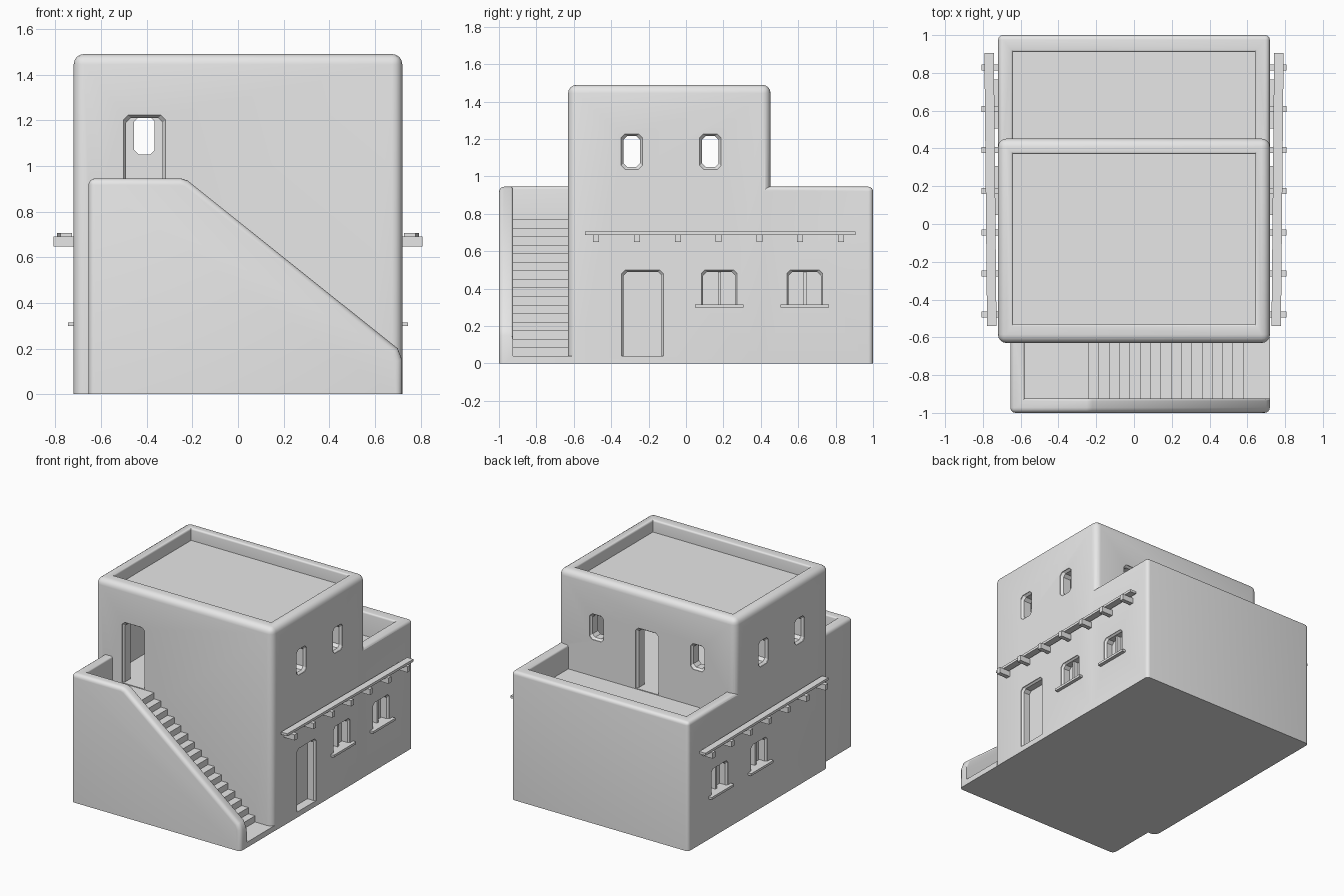
import bpy, bmesh, math

if "Cube" in bpy.data.objects:
    bpy.data.objects.remove(bpy.data.objects["Cube"])

plaster = bpy.data.materials.new("grey_plaster")
plaster.use_nodes = True
plaster.diffuse_color = (0.8, 0.8, 0.8, 1)
plaster.node_tree.nodes["Principled BSDF"].inputs["Base Color"].default_value = (0.8, 0.8, 0.8, 1)


def loft(name, rings):
    """Closed solid through rings of equal point count."""
    bm = bmesh.new()
    loops = [[bm.verts.new(p) for p in ring] for ring in rings]
    n = len(loops[0])
    for a, b in zip(loops, loops[1:]):
        for i in range(n):
            bm.faces.new((a[i], a[(i + 1) % n], b[(i + 1) % n], b[i]))
    bm.faces.new(loops[0])
    bm.faces.new(loops[-1])
    bmesh.ops.recalc_face_normals(bm, faces=bm.faces)
    mesh = bpy.data.meshes.new(name)
    bm.to_mesh(mesh)
    bm.free()
    mesh.materials.append(plaster)
    obj = bpy.data.objects.new(name, mesh)
    bpy.context.collection.objects.link(obj)
    return obj


def box(name, x, y, z):
    return loft(name, [[(x[0], y[0], h), (x[1], y[0], h), (x[1], y[1], h), (x[0], y[1], h)] for h in z])


def extrude_y(name, profile, y):
    return loft(name, [[(px, d, pz) for px, pz in profile] for d in y])


def combine(obj, other, operation):
    """Apply a boolean and discard the other solid."""
    mod = obj.modifiers.new("combine", "BOOLEAN")
    mod.operation, mod.solver, mod.object = operation, "EXACT", other
    graph = bpy.context.evaluated_depsgraph_get()
    mesh = bpy.data.meshes.new_from_object(obj.evaluated_get(graph))
    obj.modifiers.clear()
    obj.data = mesh
    bpy.data.objects.remove(other)


def round_edges(obj, width, rule):
    """Round the sharp edges whose two end points satisfy the rule."""
    bm = bmesh.new()
    bm.from_mesh(obj.data)
    bmesh.ops.remove_doubles(bm, verts=bm.verts, dist=0.0002)
    edges = [e for e in bm.edges if len(e.link_faces) == 2
             and e.calc_face_angle(0) > math.radians(20)
             and rule(e.verts[0].co, e.verts[1].co)]
    bmesh.ops.bevel(bm, geom=edges, offset=width, segments=4, profile=0.5,
                    affect="EDGES", clamp_overlap=True)
    bm.to_mesh(obj.data)
    bm.free()


def opening(axis, centre, half, low, high, stations, window):
    """Cutter with a flared mouth; stations are (position, growth)."""
    rings = []
    for pos, grow in stations:
        h, c = half + grow, 0.02
        top, bottom = high + grow, low - (grow if window else 0)
        ring = [(-h, top - c), (-h + c, top), (h - c, top), (h, top - c)]
        if window:
            ring += [(h, bottom + c), (h - c, bottom), (-h + c, bottom), (-h, bottom + c)]
        else:
            ring += [(h, bottom), (-h, bottom)]
        rings.append([(pos, centre + u, z) if axis == "x" else (centre + u, pos, z) for u, z in ring])
    return loft("cutter", rings)


def near(a, b):
    return abs(a - b) < 0.003


# Tall front block with its sunken roof
WALL, ROOF, TERRACE, FLOOR = 0.72, 1.49, 0.945, 0.77
house = box("house", (-WALL, WALL), (-0.63, 0.452), (0, ROOF))
round_edges(house, 0.045, lambda a, b: max(a.z, b.z) > 0.1)
combine(house, box("cutter", (-0.64, 0.64), (-0.53, 0.37), (1.40, 1.6)), "DIFFERENCE")
round_edges(house, 0.014, lambda a, b: near(a.z, ROOF) and near(b.z, ROOF)
            and max(abs(a.x), abs(b.x)) < 0.645)

# Lower rear block with a terrace
rear = box("rear", (-0.719, 0.719), (0.40, 1.0), (0, TERRACE))
combine(rear, box("cutter", (-0.64, 0.64), (0.2, 0.91), (FLOOR, 1.2)), "DIFFERENCE")


def terrace_rim(a, b):
    return near(a.z, TERRACE) and near(b.z, TERRACE) and max(abs(a.x), abs(b.x)) < 0.645 \
        and max(a.y, b.y) < 0.92


round_edges(rear, 0.014, lambda a, b: terrace_rim(a, b) and max(a.y, b.y) > 0.41)
round_edges(rear, 0.025, lambda a, b: max(a.z, b.z) > 0.9 and max(a.y, b.y) > 0.95
            and max(abs(a.x), abs(b.x)) > 0.7 or
            (near(a.z, TERRACE) and near(b.z, TERRACE) and near(abs(a.x), 0.719) and near(a.x, b.x)))
combine(house, rear, "UNION")

# Stair block with a sloping parapet
parapet = [(-0.655, 0), (0.719, 0), (0.719, 0.15), (0.70, 0.20), (-0.22, 0.935), (-0.25, TERRACE), (-0.655, TERRACE)]
stairs = extrude_y("stairs", parapet, (-1.0, -0.60))
steps, x0, x1, base = 16, -0.24, 0.58, 0.04
rise, run = (FLOOR - base) / steps, (x1 - x0) / (steps - 1)
cut = [(0.9, 1.2), (-0.58, 1.2), (-0.58, FLOOR)]
for i in range(steps):
    x = x0 + i * run
    cut += [(x, FLOOR - i * rise), (x, FLOOR - (i + 1) * rise)]
cut.append((0.9, base))
combine(stairs, extrude_y("cutter", cut, (-0.925, -0.5)), "DIFFERENCE")


def on_rim(p):
    line = min(TERRACE, 0.20 + (0.70 - p.x) * 0.8)
    return p.z > line - 0.08 and p.z > 0.12


round_edges(stairs, 0.012, lambda a, b: on_rim(a) and on_rim(b)
            and (near(a.y, -0.925) and near(b.y, -0.925) or near(a.x, -0.58) and near(b.x, -0.58)))
round_edges(stairs, 0.028, lambda a, b: max(a.z, b.z) > 0.1
            and (near(a.y, -1) and near(b.y, -1)
                 or near(a.x, -0.655) and near(b.x, -0.655) and min(a.y, b.y) < -0.9
                 or near(a.x, -0.655) and near(b.x, -0.655) and near(a.z, b.z)))
combine(house, stairs, "UNION")

# Upper room
combine(house, box("cutter", (-0.64, 0.64), (-0.55, 0.37), (0.772, 1.32)), "DIFFERENCE")

# Upper windows, through both side walls and the rear wall
through = [(-0.8, 0.012), (-0.716, 0.012), (-0.70, 0), (0.70, 0), (0.716, 0.012), (0.8, 0.012)]
for y in (-0.29, 0.13):
    combine(house, opening("x", y, 0.045, 1.05, 1.215, through, True), "DIFFERENCE")
back = [(0.6, 0.012), (0.448, 0.012), (0.433, 0), (0.3, 0)]
for x in (-0.41, 0.41):
    combine(house, opening("y", x, 0.045, 1.05, 1.215, back, True), "DIFFERENCE")

# Upper doors to landing and terrace
front = [(-0.75, 0.012), (-0.626, 0.012), (-0.61, 0), (-0.5, 0)]
combine(house, opening("y", -0.41, 0.08, 0.775, 1.21, front, False), "DIFFERENCE")
combine(house, opening("y", 0, 0.08, 0.775, 1.21, back, False), "DIFFERENCE")

# Ground floor door and window recesses
WINDOWS = (0.178, 0.635)
recess = [(0.8, 0.01), (0.716, 0.01), (0.703, 0), (0.655, 0)]
combine(house, opening("x", -0.232, 0.102, 0.04, 0.49, recess, False), "DIFFERENCE")
for side in (1, -1):
    mouth = [(side * p, g) for p, g in recess]
    for y in WINDOWS:
        combine(house, opening("x", y, 0.086, 0.31, 0.49, mouth, False), "DIFFERENCE")

bpy.ops.object.select_all(action="DESELECT")
house.select_set(True)
bpy.context.view_layer.objects.active = house
bpy.ops.object.shade_smooth_by_angle(angle=math.radians(32))


def mirrored(obj):
    mod = obj.modifiers.new("other_side", "MIRROR")
    mod.use_axis[0] = True


# Window mullions and sills
for i, y in enumerate(WINDOWS):
    mirrored(box(f"window_mullion_{i + 1}", (0.65, 0.69), (y - 0.008, y + 0.008), (0.305, 0.495)))
    mirrored(box(f"window_sill_{i + 1}", (0.66, 0.745), (y - 0.13, y + 0.13), (0.298, 0.315)))

# Projecting beams carrying a plank
for i in range(7):
    y = -0.48 + i * 0.218
    mirrored(box(f"beam_{i + 1}", (0.68, 0.808), (y - 0.016, y + 0.016), (0.648, 0.69)))
mirrored(loft("plank", [[(a, y, 0.688), (a + 0.05, y, 0.688), (a + 0.05, y, 0.706), (a, y, 0.706)]
                        for y, a in ((-0.54, 0.728), (0.905, 0.742))]))
